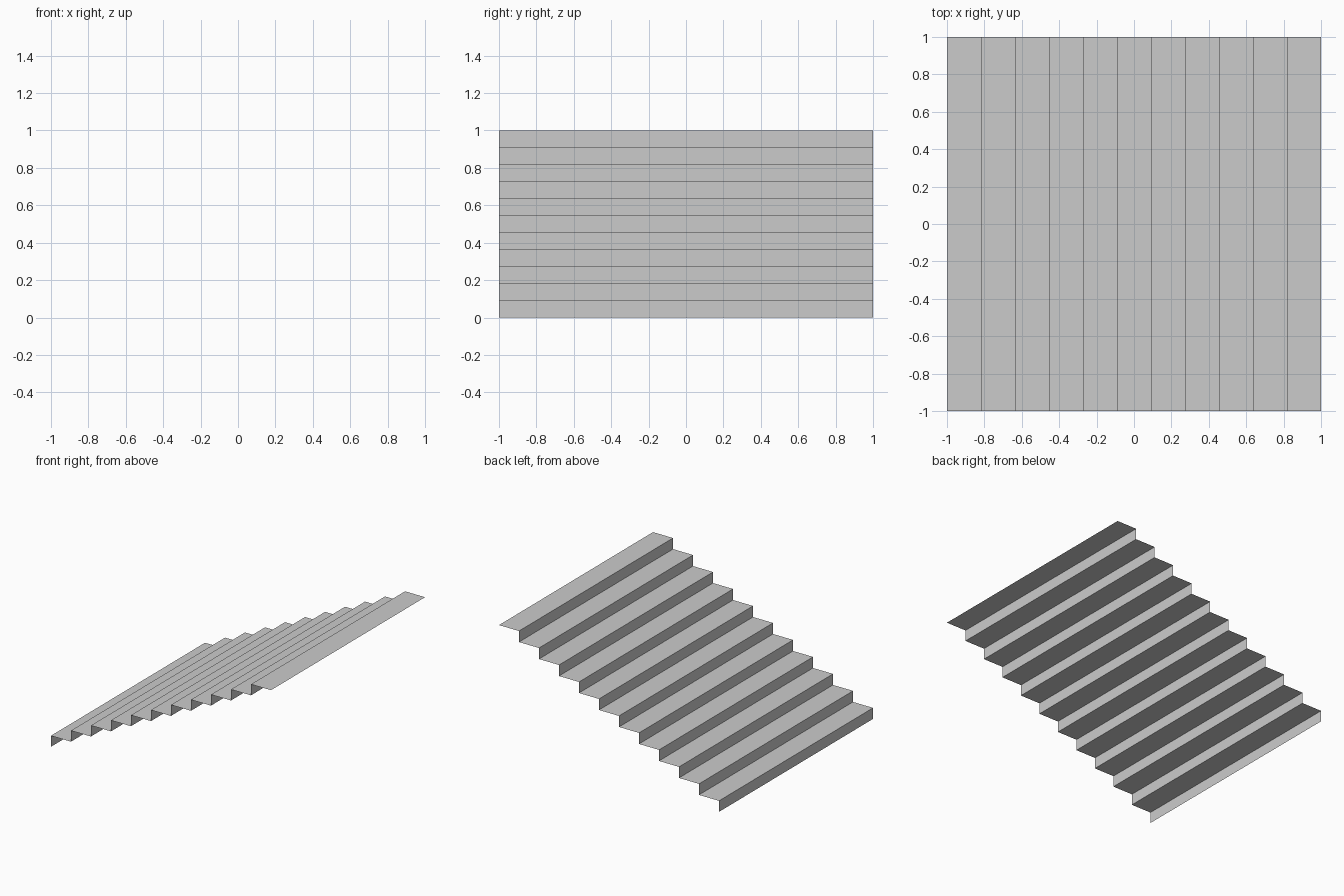
import bpy
import bmesh

if "Cube" in bpy.data.objects:
    bpy.data.objects.remove(bpy.data.objects["Cube"])

STEPS = 11
RUN = 2.0 / STEPS
RISE = 1.0 / STEPS

# Stair profile: each step is a riser followed by a tread
profile = [(-1.0, 0.0)]
for i in range(STEPS):
    profile.append((-1.0 + i * RUN, (i + 1) * RISE))
    profile.append((-1.0 + (i + 1) * RUN, (i + 1) * RISE))

# Sweep the open profile across the stair width as a thin sheet
bm = bmesh.new()
front = [bm.verts.new((x, -1.0, z)) for x, z in profile]
back = [bm.verts.new((x, 1.0, z)) for x, z in profile]
for i in range(len(profile) - 1):
    bm.faces.new((front[i], front[i + 1], back[i + 1], back[i]))
bm.normal_update()

mesh = bpy.data.meshes.new("stair_steps")
bm.to_mesh(mesh)
bm.free()
stairs = bpy.data.objects.new("stair_steps", mesh)
bpy.context.collection.objects.link(stairs)
